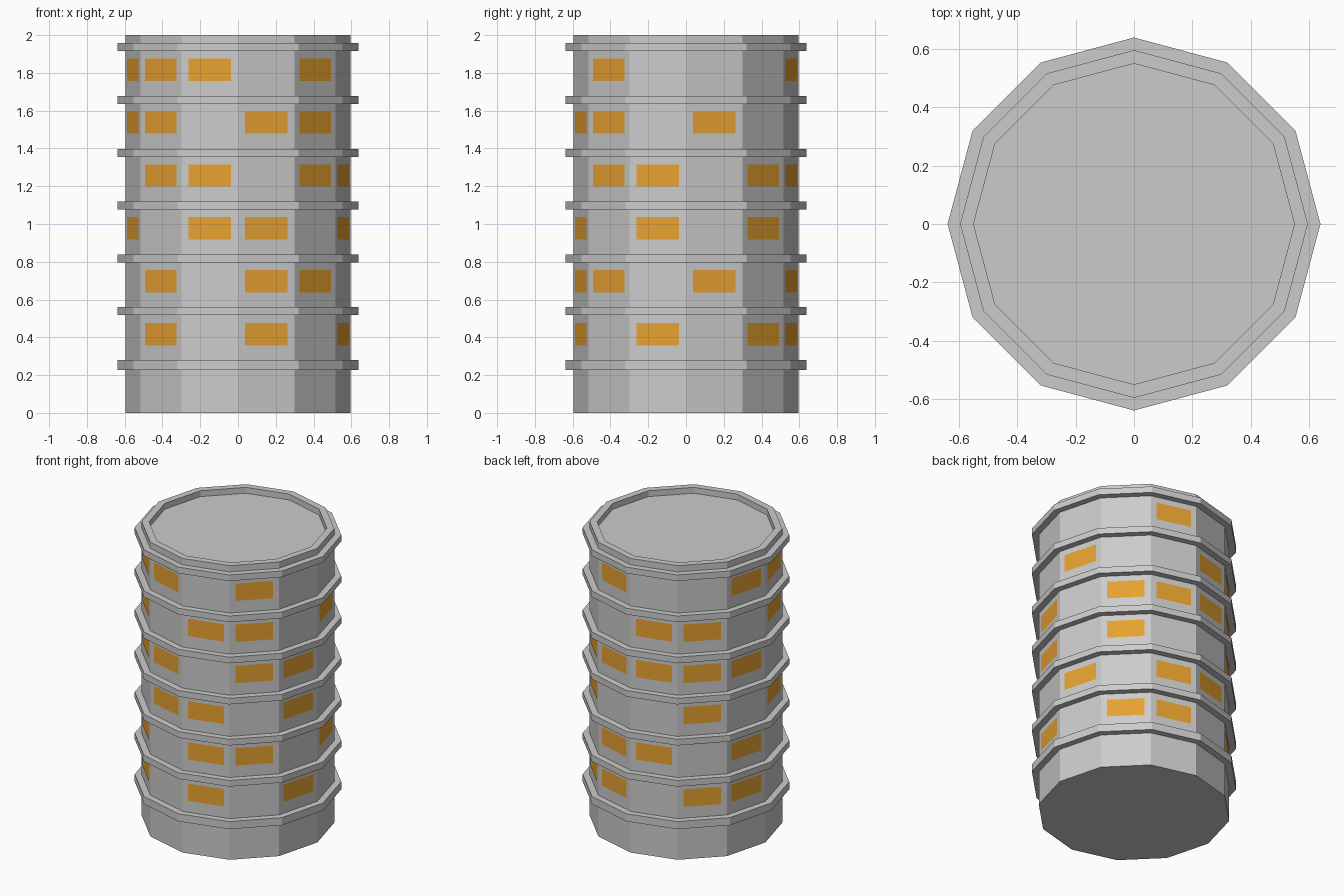
import bpy, bmesh
from math import cos, sin, pi, radians

if "Cube" in bpy.data.objects:
    bpy.data.objects.remove(bpy.data.objects["Cube"])

SIDES = 12
R_BODY, R_RING, R_ROOF = 0.596, 0.639, 0.55
FLOOR = 0.28


def finish(bm, name, mat=None, fix=True):
    if fix:
        bmesh.ops.recalc_face_normals(bm, faces=bm.faces)
    me = bpy.data.meshes.new(name)
    bm.to_mesh(me)
    bm.free()
    ob = bpy.data.objects.new(name, me)
    bpy.context.collection.objects.link(ob)
    if mat:
        me.materials.append(mat)
    return ob


def lathe(name, profile, closed):
    """Twelve-sided turning of (radius, z) points; an open profile gets end caps."""
    bm = bmesh.new()
    loops = [[bm.verts.new((r * cos(2 * pi * i / SIDES), r * sin(2 * pi * i / SIDES), z))
              for i in range(SIDES)] for r, z in profile]
    pairs = list(zip(loops, loops[1:]))
    if closed:
        pairs.append((loops[-1], loops[0]))
    for a, b in pairs:
        for i in range(SIDES):
            j = (i + 1) % SIDES
            bm.faces.new((a[i], a[j], b[j], b[i]))
    if not closed:
        bm.faces.new(loops[0][::-1])
        bm.faces.new(loops[-1])
    return finish(bm, name)


# Tower body with parapet and sunken roof
lathe("tower_body", [(R_BODY, 0), (R_BODY, 2), (R_ROOF, 2), (R_ROOF, 1.96)], False)

# Floor ledges; the lowest one is slightly thicker
for n in range(7):
    top = 0.28 + n * FLOOR - (0.001 * n / 2)
    bottom = top - (0.052 if n == 0 else 0.042)
    lathe(f"ledge_{n + 1}", [(0.58, bottom), (R_RING, bottom), (R_RING, top), (0.58, top)], True)

# Lit windows: wall sides used on each floor, counted anticlockwise from +x
lit = [
    (1, 2, 4, 5, 7, 9, 11),
    (0, 2, 3, 5, 7, 9, 10),
    (1, 4, 6, 8, 9, 11),
    (1, 2, 3, 4, 5, 7, 8, 10, 11),
    (0, 3, 4, 6, 7, 9, 10),
    (2, 5, 6, 7, 8, 10),
]
amber = bpy.data.materials.new("amber_window")
amber.diffuse_color = (0.80, 0.36, 0.03, 1)
amber.use_nodes = True
amber.node_tree.nodes["Principled BSDF"].inputs["Base Color"].default_value = amber.diffuse_color

W, H = 0.117, 0.059
dist = R_BODY * cos(pi / SIDES) + 0.002
for n, sides in enumerate(lit):
    bm = bmesh.new()
    zc = 0.417 + n * FLOOR
    for k in sides:
        a = radians(15 + 30 * k)
        bm.faces.new([bm.verts.new((dist * cos(a) - u * sin(a), dist * sin(a) + u * cos(a), zc + v))
                      for u, v in ((-W, -H), (W, -H), (W, H), (-W, H))])
    finish(bm, f"windows_floor_{n + 1}", amber, fix=False)
